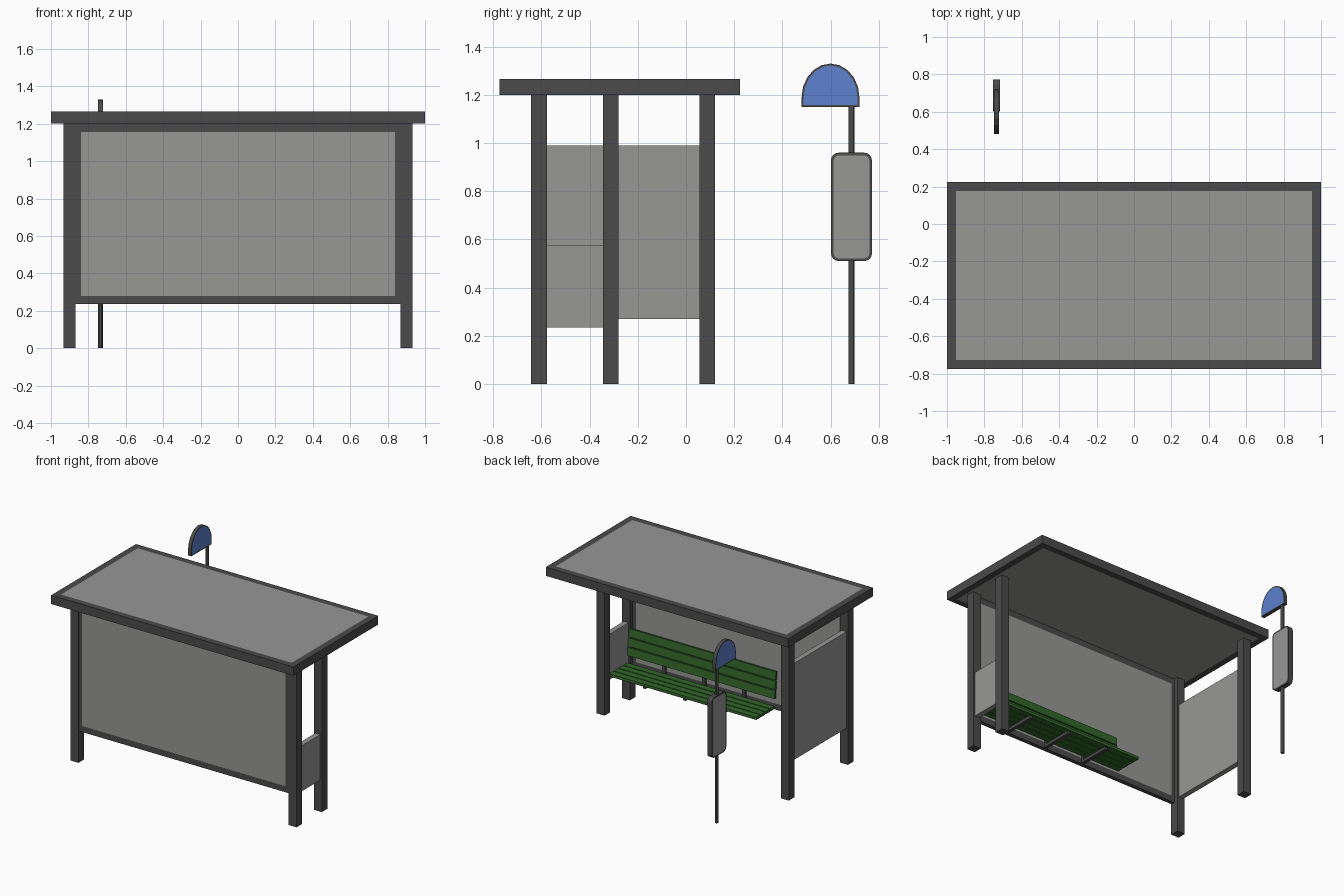
import bpy, bmesh, math
from mathutils import Vector, Matrix

cube = bpy.data.objects.get("Cube")
if cube:
    bpy.data.objects.remove(cube, do_unlink=True)


def material(name, rgb):
    m = bpy.data.materials.new(name)
    m.use_nodes = True
    color = (*rgb, 1)
    m.diffuse_color = color
    m.node_tree.nodes["Principled BSDF"].inputs["Base Color"].default_value = color
    return m


METAL = material("dark_grey_metal", (0.07, 0.07, 0.07))
PANEL = material("light_grey_panel", (0.31, 0.31, 0.305))
GREEN = material("green_slats", (0.032, 0.135, 0.023))
BLUE = material("blue_sign", (0.11, 0.22, 0.62))


def finish(name, bm, *mats):
    mesh = bpy.data.meshes.new(name)
    bm.to_mesh(mesh)
    bm.free()
    for m in mats:
        mesh.materials.append(m)
    ob = bpy.data.objects.new(name, mesh)
    bpy.context.collection.objects.link(ob)
    return ob


def box(name, lo, hi, mat, tilt=0):
    """Box between two corners, optionally tilted about its own x axis."""
    lo, hi = Vector(lo), Vector(hi)
    bm = bmesh.new()
    bmesh.ops.create_cube(bm, size=1)
    bmesh.ops.scale(bm, vec=hi - lo, verts=bm.verts)
    bmesh.ops.rotate(bm, matrix=Matrix.Rotation(tilt, 3, "X"), verts=bm.verts)
    bmesh.ops.translate(bm, vec=(lo + hi) / 2, verts=bm.verts)
    return finish(name, bm, mat)


def framed(name, outline, axis, lo, hi, border, face_mat):
    """Extruded outline with an inset coloured face on both sides."""
    def place(u, v, w):
        p = [u, v]
        p.insert(axis, w)
        return p
    bm = bmesh.new()
    cap = bm.faces.new([bm.verts.new(place(u, v, lo)) for u, v in outline])
    ext = bmesh.ops.extrude_face_region(bm, geom=[cap], use_keep_orig=True)
    new_verts = [g for g in ext["geom"] if isinstance(g, bmesh.types.BMVert)]
    bmesh.ops.translate(bm, vec=place(0, 0, hi - lo), verts=new_verts)
    bmesh.ops.recalc_face_normals(bm, faces=bm.faces)
    caps = [f for f in bm.faces if abs(f.normal[axis]) > 0.99]
    bmesh.ops.inset_individual(bm, faces=caps, thickness=border, use_even_offset=True)
    for f in caps:
        f.material_index = 1
    return finish(name, bm, METAL, face_mat)


def rect(u0, v0, u1, v1):
    return [(u0, v0), (u1, v0), (u1, v1), (u0, v1)]


def rounded_rect(u0, v0, u1, v1, r, steps=4):
    pts = []
    corners = [(u1 - r, v1 - r), (u0 + r, v1 - r), (u0 + r, v0 + r), (u1 - r, v0 + r)]
    for i, (cu, cv) in enumerate(corners):
        for s in range(steps + 1):
            a = math.pi / 2 * (i + s / steps)
            pts.append((cu + r * math.cos(a), cv + r * math.sin(a)))
    return pts


# Roof and back wall
framed("roof", rect(-1, -0.775, 1, 0.225), 2, 1.2, 1.265, 0.048, PANEL)
framed("back_wall", rect(-0.885, 0.235, 0.885, 1.2), 1, -0.638, -0.608, 0.045, PANEL)

# Posts
H = 0.0325
for name, x, y in [("left_back_post", 0.9, -0.61), ("left_front_post", 0.9, -0.312),
                   ("right_back_post", -0.9, -0.61), ("right_front_post", -0.9, 0.088)]:
    box(name, (x - H, y - H, 0), (x + H, y + H, 1.2), METAL)

# Side panels
box("left_side_panel", (0.88, -0.59, 0.235), (0.92, -0.335, 0.575), PANEL)
box("right_side_panel", (-0.92, -0.59, 0.27), (-0.88, 0.065, 0.99), PANEL)

# Bench seat and backrest slats
X0, X1 = -0.335, 0.88
for i in range(4):
    y = -0.35 - i * 0.056
    box(f"seat_slat_{i + 1}", (X0, y - 0.048, 0.262), (X1, y, 0.282), GREEN)
for i in range(3):
    z = 0.335 + i * 0.068
    y = -0.575 - i * 0.006
    box(f"backrest_slat_{i + 1}", (X0, y - 0.008, z), (X1, y + 0.008, z + 0.06), GREEN,
        tilt=math.radians(5))

# Bench brackets
for i in range(3):
    x = 0.27 + (i - 1) * 0.33
    box(f"bench_arm_{i + 1}", (x - 0.012, -0.61, 0.24), (x + 0.012, -0.365, 0.262), METAL)
    box(f"bench_upright_{i + 1}", (x - 0.012, -0.608, 0.24), (x + 0.012, -0.592, 0.5), METAL)

# Stop pole
PX, PY = -0.735, 0.687
bm = bmesh.new()
bmesh.ops.create_cone(bm, cap_ends=True, segments=12, radius1=0.0125, radius2=0.0125, depth=1.16)
bmesh.ops.translate(bm, vec=(PX, PY, 0.58), verts=bm.verts)
pole = finish("stop_pole", bm, METAL)
bpy.context.view_layer.objects.active = pole
pole.select_set(True)
bpy.ops.object.shade_smooth_by_angle()
pole.select_set(False)

# Timetable case and domed sign
framed("timetable_case", rounded_rect(0.602, 0.51, 0.772, 0.96, 0.032), 0,
       PX - 0.019, PX + 0.019, 0.011, PANEL)
arc = [(0.6 + 0.12 * math.cos(math.pi * i / 10), 1.19 + 0.14 * math.sin(math.pi * i / 10))
       for i in range(11)]
framed("domed_sign", [(0.48, 1.15), (0.72, 1.15)] + arc, 0,
       PX - 0.0135, PX + 0.0135, 0.008, BLUE)
